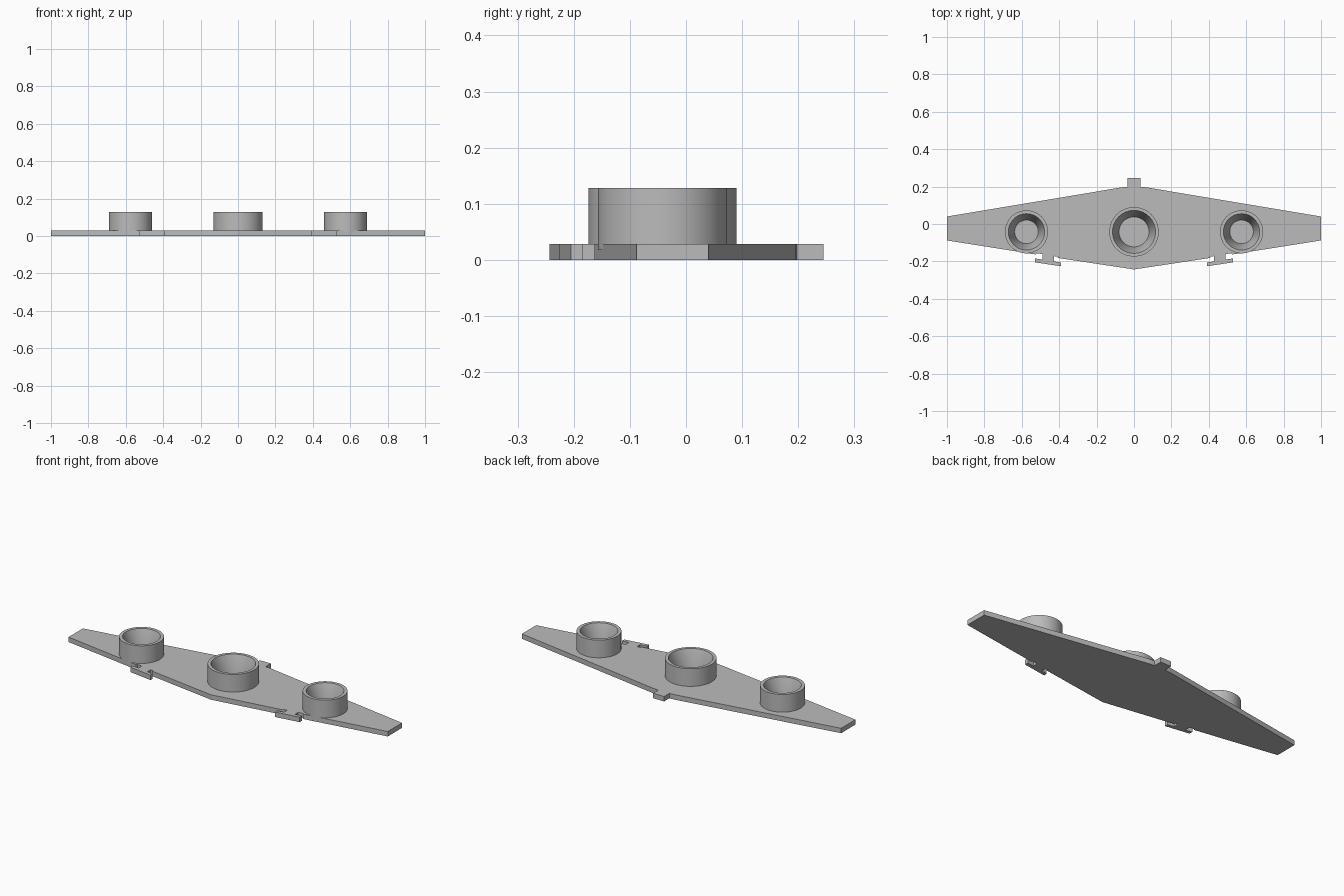
import bpy
import bmesh
import math
from mathutils import Vector

cube = bpy.data.objects.get("Cube")
if cube:
    bpy.data.objects.remove(cube, do_unlink=True)

PLATE_TOP = 0.028
CUP_TOP = 0.128
CUP_Y = -0.042

grey = bpy.data.materials.new("plain_grey")
grey.use_nodes = True
color = (0.5, 0.5, 0.5, 1)
grey.diffuse_color = color
grey.node_tree.nodes["Principled BSDF"].inputs["Base Color"].default_value = color


def add_object(name, bm):
    bmesh.ops.recalc_face_normals(bm, faces=bm.faces)
    mesh = bpy.data.meshes.new(name)
    bm.to_mesh(mesh)
    bm.free()
    mesh.materials.append(grey)
    obj = bpy.data.objects.new(name, mesh)
    bpy.context.collection.objects.link(obj)
    return obj


def plate(name, outline):
    """Extrude a flat outline up to the plate thickness."""
    bm = bmesh.new()
    face = bm.faces.new([bm.verts.new((x, y, 0)) for x, y in outline])
    result = bmesh.ops.extrude_face_region(bm, geom=[face])
    top = [v for v in result["geom"] if isinstance(v, bmesh.types.BMVert)]
    bmesh.ops.translate(bm, verts=top, vec=(0, 0, PLATE_TOP))
    return add_object(name, bm)


def cup(name, x, outer, rim, floor):
    """Lathe a straight-walled cup with a tapering bore."""
    z0 = PLATE_TOP - 0.01
    profile = [(outer, z0), (outer, CUP_TOP), (rim, CUP_TOP),
               (floor, PLATE_TOP), (floor, z0)]
    bm = bmesh.new()
    verts = [bm.verts.new((r, 0, z)) for r, z in profile]
    edges = [bm.edges.new((verts[i - 1], verts[i])) for i in range(len(verts))]
    bmesh.ops.spin(bm, geom=verts + edges, cent=(0, 0, 0), axis=(0, 0, 1),
                   angle=math.tau, steps=64)
    bmesh.ops.remove_doubles(bm, verts=bm.verts, dist=0.0001)
    obj = add_object(name, bm)
    obj.location = Vector((x, CUP_Y, 0))
    bpy.ops.object.select_all(action="DESELECT")
    obj.select_set(True)
    bpy.context.view_layer.objects.active = obj
    bpy.ops.object.shade_smooth_by_angle(angle=math.radians(30))


# Left half outline, from the rear tab round to the front point
half = [
    (0.034, 0.245), (0.034, 0.198), (0.066, 0.196),   # rear tab
    (1, 0.04), (1, -0.088),                           # wing tip
    (0.525, -0.163), (0.52, -0.156), (0.49, -0.161),  # outer notch
    (0.49, -0.19), (0.53, -0.184), (0.53, -0.205),    # clip bar
    (0.39, -0.226), (0.39, -0.206), (0.428, -0.2),
    (0.428, -0.172), (0.405, -0.175), (0.41, -0.181),  # inner notch
]
front_point = [(0, -0.243)]
mirrored = [(-x, y) for x, y in reversed(half)]
plate("base_plate", half + front_point + mirrored)

# Cups
cup("centre_cup", 0, 0.132, 0.115, 0.08)
for side, x in (("left", 0.575), ("right", -0.575)):
    cup(side + "_cup", x, 0.115, 0.097, 0.063)
